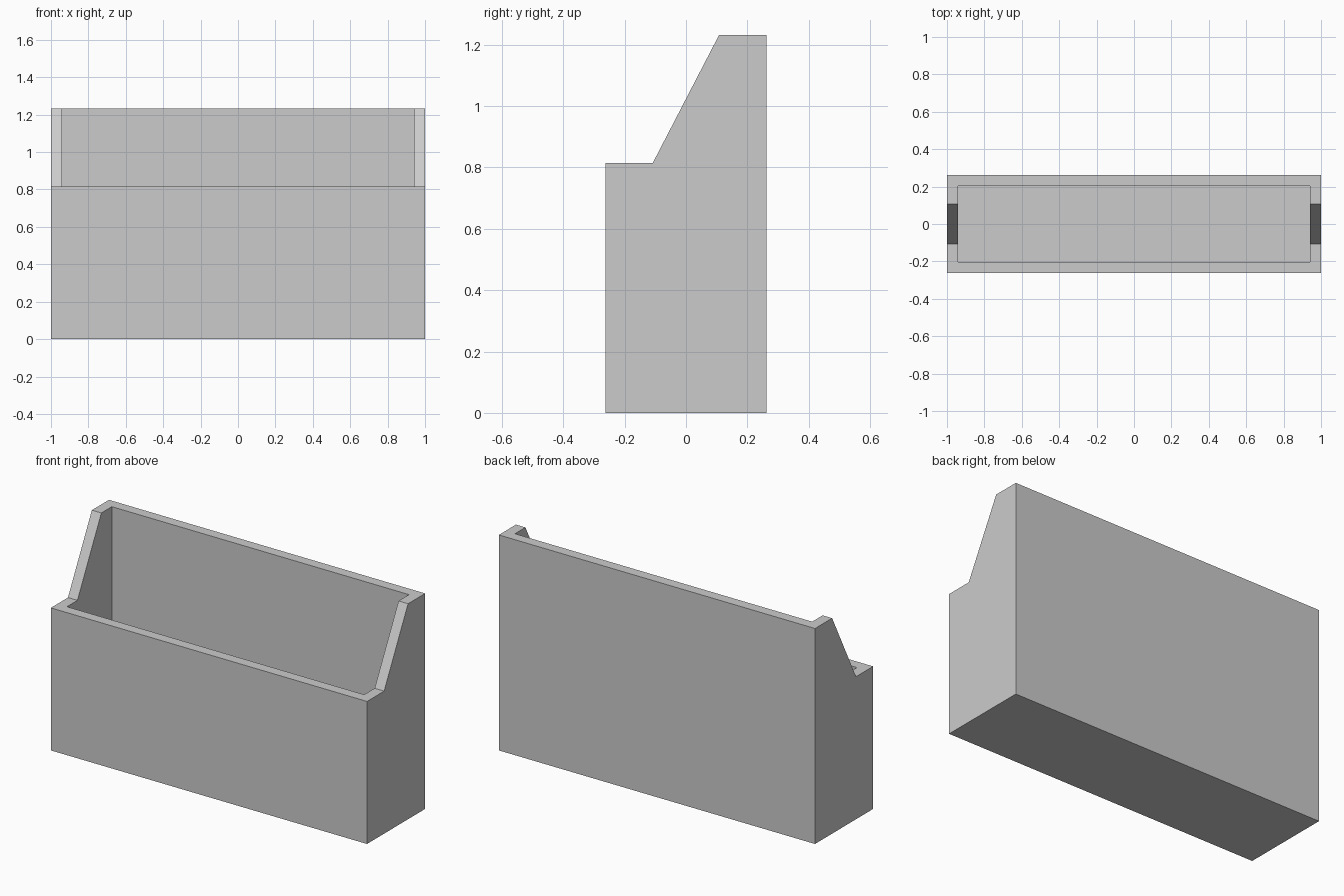
import bpy
import bmesh

default = bpy.data.objects.get("Cube")
if default:
    bpy.data.objects.remove(default, do_unlink=True)

WIDTH, DEPTH, WALL = 2.0, 0.525, 0.06
HALF_W, HALF_D = WIDTH / 2, DEPTH / 2
LOW, HIGH, STEP = 0.815, 1.232, 0.108

# Plain grey material
grey = bpy.data.materials.new("light grey")
grey.use_nodes = True
grey.diffuse_color = (0.6, 0.6, 0.6, 1)
grey.node_tree.nodes["Principled BSDF"].inputs["Base Color"].default_value = (0.6, 0.6, 0.6, 1)


def extruded(name, profile, half_width):
    """Extrude a (y, z) profile along x, centred on x = 0."""
    bm = bmesh.new()
    face = bm.faces.new([bm.verts.new((-half_width, y, z)) for y, z in profile])
    grown = bmesh.ops.extrude_face_region(bm, geom=[face])["geom"]
    moved = [v for v in grown if isinstance(v, bmesh.types.BMVert)]
    bmesh.ops.translate(bm, verts=moved, vec=(2 * half_width, 0, 0))
    bmesh.ops.recalc_face_normals(bm, faces=bm.faces)
    mesh = bpy.data.meshes.new(name)
    bm.to_mesh(mesh)
    bm.free()
    mesh.materials.append(grey)
    obj = bpy.data.objects.new(name, mesh)
    bpy.context.collection.objects.link(obj)
    return obj


# Outer body: low front, sloped sides, tall back
holder = extruded("open_holder", [
    (-HALF_D, 0), (HALF_D, 0), (HALF_D, HIGH),
    (STEP, HIGH), (-STEP, LOW), (-HALF_D, LOW)], HALF_W)

# Hollow inside, leaving even walls and a floor
inner = HALF_D - WALL
cutter = extruded("cavity_cutter", [
    (-inner, WALL), (inner, WALL), (inner, HIGH + 1), (-inner, HIGH + 1)], HALF_W - WALL)
cutter.hide_render = True

cut = holder.modifiers.new("cavity", 'BOOLEAN')
cut.operation = 'DIFFERENCE'
cut.solver = 'EXACT'
cut.object = cutter

# Bake the cut and remove the helper
bpy.context.view_layer.update()
graph = bpy.context.evaluated_depsgraph_get()
hollow = bpy.data.meshes.new_from_object(holder.evaluated_get(graph))
holder.modifiers.clear()
holder.data = hollow
hollow.name = "open_holder"
bpy.data.objects.remove(cutter, do_unlink=True)
